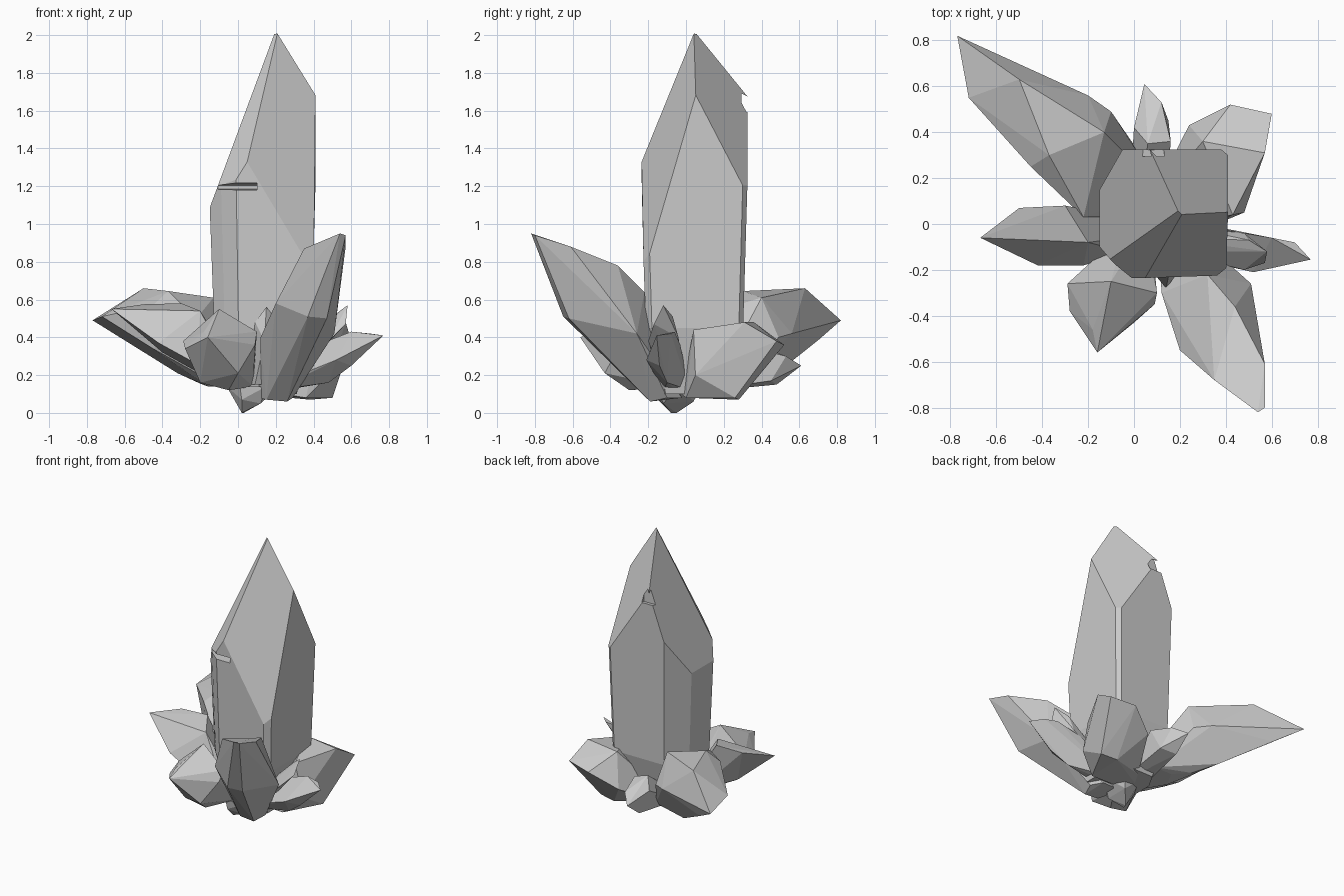
import bpy, bmesh, math
from mathutils import Vector

stone = bpy.data.materials.new("pale_grey_crystal")
stone.diffuse_color = (0.6, 0.6, 0.6, 1)


def hull_mesh(points):
    bm = bmesh.new()
    for p in points:
        bm.verts.new(p)
    res = bmesh.ops.convex_hull(bm, input=bm.verts[:])
    loose = {g for g in res["geom_interior"] + res["geom_unused"]
             if isinstance(g, bmesh.types.BMVert)}
    bmesh.ops.delete(bm, geom=list(loose), context='VERTS')
    return bm


def add_object(name, bm):
    bmesh.ops.dissolve_limit(bm, angle_limit=math.radians(3),
                             verts=bm.verts[:], edges=bm.edges[:])
    bmesh.ops.recalc_face_normals(bm, faces=bm.faces[:])
    mesh = bpy.data.meshes.new(name)
    bm.to_mesh(mesh)
    bm.free()
    mesh.materials.append(stone)
    ob = bpy.data.objects.new(name, mesh)
    bpy.context.collection.objects.link(ob)
    return ob


def crystal(name, root, radius, corners):
    """Faceted shard: a hexagon at its root wrapped out to its key corners."""
    r = Vector(root)
    ring = [r + Vector((math.cos(a), math.sin(a), 0)) * radius
            for a in (i * math.pi / 3 for i in range(6))]
    return add_object(name, hull_mesh(ring + [Vector(c) for c in corners]))


def chip(target, at, size):
    """Small wedge-shaped chip knocked out of an edge."""
    c, (sx, sy, sz) = Vector(at), size
    pts = [c + Vector((x * sx, y * sy, z * sz))
           for x in (-1, 1) for y, z in ((-1, 0.0), (-1, 1), (1, 0.1), (1, 0.6))]
    cutter = add_object(target.name + "_chip_cutter", hull_mesh(pts))
    cutter.hide_render = True
    cutter.hide_set(True)
    mod = target.modifiers.new("chip", 'BOOLEAN')
    mod.operation = 'DIFFERENCE'
    mod.solver = 'EXACT'
    mod.object = cutter


# central column: prism with cut-off corners, sliced by four point facets
outline = [(-0.15, -0.10), (-0.09, -0.17), (-0.01, -0.235), (0.37, -0.235), (0.41, -0.20),
           (0.41, 0.30), (0.38, 0.325), (-0.05, 0.325), (-0.15, 0.15)]
mid = Vector((0.15, 0.045))
pts = []
for z, s in ((0.10, 0.62), (0.45, 0.92), (1.1, 1.0), (2.2, 1.0)):
    for p in outline:
        q = mid + (Vector(p) - mid) * s
        pts.append((q.x, q.y, z))
bm = hull_mesh(pts)
facets = (((0.21, 0.04, 2.0), (0.095, -0.185, 0.053)), ((0.21, 0.045, 2.0), (0.080, 0.101, 0.0525)),
          ((0.19, 0.045, 2.0), (-0.78, 0.0, 0.29)), ((0.20, 0.045, 2.0), (-0.081, -0.077, 0.0504)))
for point, normal in facets:
    bmesh.ops.bisect_plane(bm, geom=bm.verts[:] + bm.edges[:] + bm.faces[:],
                           plane_co=point, plane_no=normal, clear_outer=True)
    bmesh.ops.holes_fill(bm, edges=[e for e in bm.edges if e.is_boundary])
column = add_object("central_column", bm)
chip(column, (-0.05, -0.20, 1.18), (0.15, 0.05, 0.04))
chip(column, (0.08, 0.335, 1.59), (0.05, 0.04, 0.10))

# long shard, back left
crystal("back_left_shard", (-0.02, 0.15, 0.14), 0.14, [
    (-0.77, 0.82, 0.49), (-0.72, 0.55, 0.51), (-0.50, 0.63, 0.66), (-0.13, 0.40, 0.61),
    (-0.37, 0.30, 0.645), (-0.45, 0.25, 0.57), (-0.22, 0.03, 0.50), (-0.20, 0.56, 0.42),
    (-0.10, 0.49, 0.40), (-0.45, 0.27, 0.34), (-0.60, 0.70, 0.385), (-0.32, 0.48, 0.21),
    (-0.20, 0.35, 0.155)])

# tall leaning shard, front right
crystal("front_right_shard", (0.20, -0.10, 0.08), 0.09, [
    (0.54, -0.82, 0.95), (0.57, -0.80, 0.94), (0.57, -0.61, 0.88), (0.35, -0.68, 0.87),
    (0.20, -0.55, 0.58), (0.37, -0.65, 0.51), (0.47, -0.62, 0.50), (0.44, -0.36, 0.78),
    (0.51, -0.26, 0.42), (0.32, -0.22, 0.64), (0.12, -0.30, 0.40),
    (0.15, -0.19, 0.07), (0.26, -0.19, 0.06)])

# left shard
crystal("left_shard", (-0.06, -0.05, 0.18), 0.09, [
    (-0.67, -0.06, 0.55), (-0.50, 0.07, 0.575), (-0.30, 0.08, 0.58), (-0.42, -0.18, 0.37),
    (-0.22, -0.18, 0.26), (-0.20, -0.08, 0.54), (-0.40, -0.02, 0.32)])

# blunt shard, front left
crystal("front_left_shard", (0.0, -0.10, 0.14), 0.08, [
    (-0.29, -0.26, 0.38), (-0.28, -0.38, 0.34), (-0.16, -0.56, 0.40), (-0.18, -0.46, 0.43),
    (-0.10, -0.25, 0.55), (0.10, -0.30, 0.43), (0.09, -0.35, 0.36), (0.0, -0.43, 0.21),
    (-0.20, -0.32, 0.16), (-0.05, -0.30, 0.12)])

# broad blunt shard, back right
crystal("back_right_shard", (0.18, 0.08, 0.10), 0.12, [
    (0.42, 0.52, 0.36), (0.60, 0.48, 0.38), (0.57, 0.31, 0.48), (0.43, 0.04, 0.44),
    (0.48, 0.05, 0.20), (0.50, 0.26, 0.08), (0.36, 0.0, 0.08), (0.30, 0.36, 0.48),
    (0.24, 0.43, 0.25), (0.38, 0.28, 0.07)])

# small low shard, back
crystal("back_shard", (0.06, 0.10, 0.12), 0.08, [
    (0.045, 0.61, 0.25), (0.12, 0.53, 0.30), (0.0, 0.42, 0.30), (0.16, 0.36, 0.34),
    (0.04, 0.48, 0.15), (0.15, 0.45, 0.17), (0.06, 0.35, 0.37)])

# two slim shards, right
crystal("right_shard", (0.16, -0.05, 0.12), 0.08, [
    (0.77, -0.155, 0.41), (0.70, -0.08, 0.42), (0.60, -0.06, 0.43), (0.52, -0.21, 0.28),
    (0.60, -0.14, 0.25), (0.48, -0.10, 0.16), (0.42, -0.03, 0.36)])
crystal("upper_right_shard", (0.20, -0.06, 0.15), 0.07, [
    (0.58, -0.12, 0.57), (0.50, -0.07, 0.51), (0.57, -0.17, 0.47), (0.48, -0.20, 0.38),
    (0.48, -0.04, 0.40)])

# sliver between the front shards
crystal("front_sliver", (0.12, -0.12, 0.15), 0.06, [
    (0.15, -0.23, 0.56), (0.20, -0.20, 0.50), (0.09, -0.22, 0.48), (0.14, -0.28, 0.38)])

# stub under the cluster
crystal("root_stub", (0.08, -0.04, 0.14), 0.14, [
    (0.02, -0.08, 0.0), (0.03, -0.05, 0.0), (0.12, -0.12, 0.05), (0.11, 0.04, 0.06),
    (0.02, -0.15, 0.07)])
